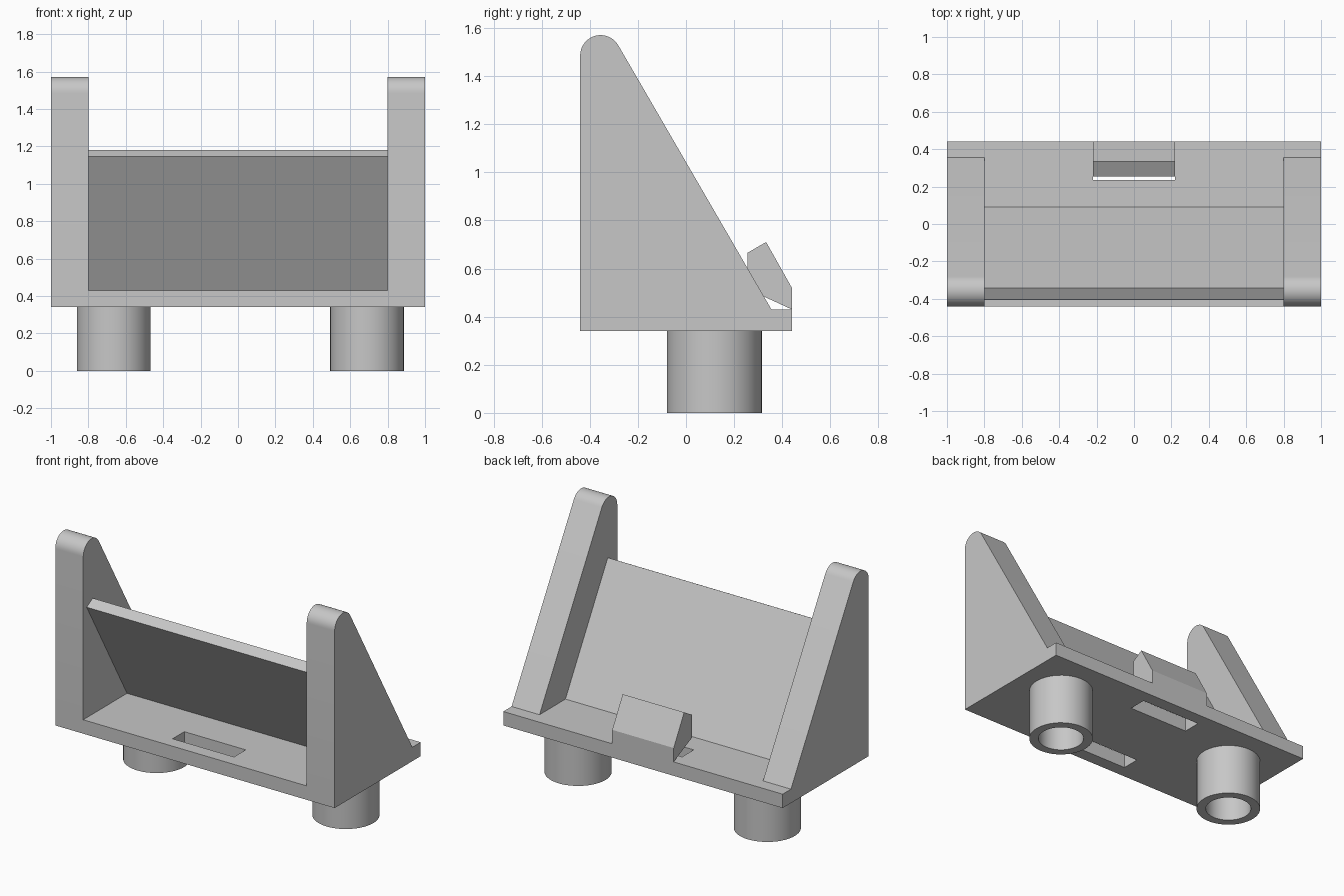
import bpy
import bmesh
from math import cos, sin, pi, radians
from mathutils import Vector

if "Cube" in bpy.data.objects:
    bpy.data.objects.remove(bpy.data.objects["Cube"], do_unlink=True)

# Single flat colour
grey = bpy.data.materials.new("light_grey")
grey.use_nodes = True
grey.diffuse_color = (0.57, 0.57, 0.57, 1)
grey.node_tree.nodes["Principled BSDF"].inputs["Base Color"].default_value = grey.diffuse_color

BASE_Z, FLOOR_Z = 0.34, 0.43
BACK, WALL_IN, SLOT_X = 0.44, 0.8, 0.22


def finish(name, bm):
    bmesh.ops.recalc_face_normals(bm, faces=bm.faces[:])
    mesh = bpy.data.meshes.new(name)
    bm.to_mesh(mesh)
    bm.free()
    mesh.materials.append(grey)
    obj = bpy.data.objects.new(name, mesh)
    bpy.context.collection.objects.link(obj)
    return obj


def select_only(obj):
    bpy.ops.object.select_all(action='DESELECT')
    obj.select_set(True)
    bpy.context.view_layer.objects.active = obj


def smooth(obj):
    select_only(obj)
    bpy.ops.object.shade_smooth_by_angle(angle=radians(30))


def extrude_x(name, profile, x0, x1):
    """Extrude a (y, z) profile from x0 to x1."""
    bm = bmesh.new()
    face = bm.faces.new([bm.verts.new((x0, y, z)) for y, z in profile])
    ext = bmesh.ops.extrude_face_region(bm, geom=[face], use_keep_orig=True)
    verts = [g for g in ext["geom"] if isinstance(g, bmesh.types.BMVert)]
    bmesh.ops.translate(bm, verts=verts, vec=(x1 - x0, 0, 0))
    return finish(name, bm)


def rect(y0, y1, z0, z1):
    return [(y0, z0), (y1, z0), (y1, z1), (y0, z1)]


# Base plate with a front and a back slot
base = extrude_x("base_plate", rect(-BACK, BACK, BASE_Z, FLOOR_Z), -1, 1)
for side in (-1, 1):
    cutter = extrude_x("slot_cutter", rect(side * 0.235, side * 0.355, 0.2, 0.6),
                       -SLOT_X, SLOT_X)
    cutter.hide_render = True
    select_only(base)
    mod = base.modifiers.new("slot", 'BOOLEAN')
    mod.operation, mod.solver, mod.object = 'DIFFERENCE', 'EXACT', cutter
    bpy.ops.object.modifier_apply(modifier=mod.name)
    bpy.data.objects.remove(cutter, do_unlink=True)

# Side walls: triangular with a rounded tip
R = 0.085
tip_y, tip_z = -BACK + R, 1.485
wall = [(-BACK, FLOOR_Z), (0.355, FLOOR_Z)]
for i in range(17):
    a = radians(30) + radians(150) * i / 16
    wall.append((tip_y + R * cos(a), tip_z + R * sin(a)))
for name, x0, x1 in (("left_wall", WALL_IN, 1), ("right_wall", -1, -WALL_IN)):
    smooth(extrude_x(name, wall, x0, x1))

# Leaning panel between the walls
panel = [(0.008, FLOOR_Z), (0.09, FLOOR_Z), (-0.343, 1.18), (-0.405, 1.145)]
extrude_x("leaning_panel", panel, -WALL_IN, WALL_IN)

# Hooked lip over the back slot
lip = [(BACK, FLOOR_Z), (BACK, 0.52), (0.333, 0.71), (0.255, 0.665), (0.255, 0.515)]
extrude_x("back_lip", lip, -SLOT_X, SLOT_X)

# Hollow round feet
for name, x in (("left_foot", 0.69), ("right_foot", -0.665)):
    centre = Vector((x, 0.118, 0))
    bm = bmesh.new()
    ring = [bm.verts.new(centre + Vector((r, 0, z)))
            for r, z in ((0.14, 0), (0.197, 0), (0.197, BASE_Z), (0.14, BASE_Z))]
    edges = [bm.edges.new((ring[i], ring[(i + 1) % 4])) for i in range(4)]
    bmesh.ops.spin(bm, geom=ring + edges, cent=centre, axis=(0, 0, 1),
                   angle=2 * pi, steps=48)
    bmesh.ops.remove_doubles(bm, verts=bm.verts[:], dist=0.0005)
    smooth(finish(name, bm))
